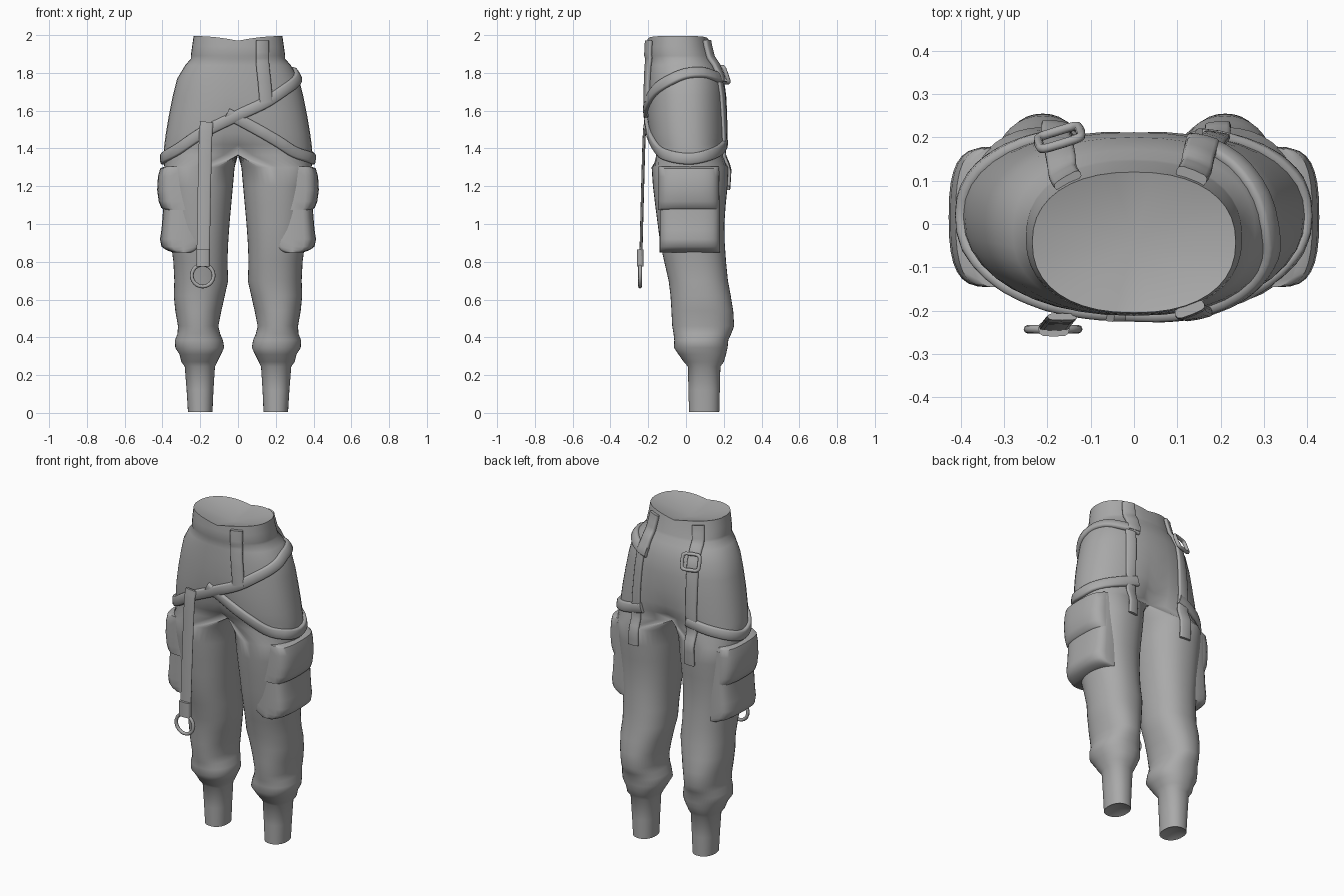
import bpy, bmesh, math
from mathutils import Vector
from mathutils.bvhtree import BVHTree

if "Cube" in bpy.data.objects:
    bpy.data.objects.remove(bpy.data.objects["Cube"])

fabric = bpy.data.materials.new("grey fabric")
fabric.diffuse_color = (0.4, 0.4, 0.4, 1)
fabric.use_nodes = True
fabric.node_tree.nodes["Principled BSDF"].inputs["Base Color"].default_value = fabric.diffuse_color
N = 40


def finish(name, bm, angle=40):
    bmesh.ops.recalc_face_normals(bm, faces=bm.faces)
    me = bpy.data.meshes.new(name)
    bm.to_mesh(me)
    bm.free()
    me.materials.append(fabric)
    ob = bpy.data.objects.new(name, me)
    bpy.context.collection.objects.link(ob)
    bpy.ops.object.select_all(action='DESELECT')
    ob.select_set(True)
    bpy.context.view_layer.objects.active = ob
    bpy.ops.object.shade_smooth_by_angle(angle=math.radians(angle))
    return ob


def power(v, e):
    return math.copysign(abs(v) ** e, v)


def skin(bm, rings):
    for a, b in zip(rings, rings[1:]):
        n = len(a)
        for i in range(n):
            bm.faces.new((a[i], a[(i + 1) % n], b[(i + 1) % n], b[i]))


def cap(bm, ring, dz):
    c = sum((v.co for v in ring), Vector()) / len(ring)
    mid = bm.verts.new(c + Vector((0, 0, dz)))
    for i in range(len(ring)):
        bm.faces.new((ring[i], ring[(i + 1) % len(ring)], mid))


def spline(pts, steps=8):
    pts = [Vector(p) for p in pts]
    q = [2 * pts[0] - pts[1]] + pts + [2 * pts[-1] - pts[-2]]
    out = []
    for a, b, c, d in zip(q, q[1:], q[2:], q[3:]):
        for k in range(steps):
            t = k / steps
            out.append(.5 * (2 * b + (c - a) * t + (2 * a - 5 * b + 4 * c - d) * t * t
                             + (3 * b - a - 3 * c + d) * t ** 3))
    return out + [pts[-1]]


# Trousers: one half lofted, then mirrored and welded
# hips: z, half width, front y, back y, pinch at the centre seam
HIPS = [(1.995, .235, -.205, .12, 0), (1.94, .243, -.208, .13, 0), (1.89, .25, -.21, .145, 0),
        (1.875, .25, -.205, .15, 0), (1.84, .28, -.207, .172, 0), (1.77, .322, -.21, .2, 0),
        (1.68, .345, -.212, .212, 0), (1.58, .365, -.212, .218, .03), (1.48, .382, -.207, .222, .1),
        (1.42, .39, -.2, .223, .2), (1.365, .395, -.188, .224, .42)]
# legs: z, inner x, outer x, front y, back y
LEGS = [(1.3, .018, .39, -.182, .224), (1.2, .027, .385, -.175, .22), (1.1, .036, .378, -.163, .21),
        (1.0, .045, .37, -.15, .203), (.9, .052, .355, -.137, .205), (.8, .056, .342, -.115, .212),
        (.7, .052, .337, -.092, .222), (.62, .07, .34, -.082, .237), (.54, .088, .332, -.077, .25),
        (.46, .104, .318, -.073, .255), (.42, .095, .32, -.066, .24), (.385, .08, .334, -.062, .224),
        (.345, .073, .332, -.064, .22), (.31, .09, .31, -.04, .212), (.27, .11, .3, -.012, .2),
        (.245, .122, .282, .01, .182), (.12, .13, .272, .013, .179), (.005, .135, .265, .016, .176)]
bm = bmesh.new()
rings = []
angles = [-math.pi / 2 + 2 * math.pi * i / N for i in range(N)]
for z, w, y0, y1, pinch in HIPS:
    ring = []
    for a in angles:
        c = max(0, math.cos(a))
        c = 0 if c < 1e-6 else c ** .88
        y = power(math.sin(a), .88) * (1 - pinch * (1 - c) ** 3)
        dip = .025 * (1 - c) ** 2 if z > 1.98 else 0
        ring.append(bm.verts.new((w * c, (y0 + y1) / 2 + (y1 - y0) / 2 * y, z - dip)))
    rings.append(ring)
for z, x0, x1, y0, y1 in LEGS:
    rings.append([bm.verts.new(((x0 + x1) / 2 + (x1 - x0) / 2 * power(math.cos(a), .9),
                                (y0 + y1) / 2 + (y1 - y0) / 2 * power(math.sin(a), .9), z))
                  for a in angles])
skin(bm, rings)
cap(bm, rings[-1], .03)
inner = [f for f in bm.faces if all(v.co.x < 1e-5 for v in f.verts)]
bmesh.ops.delete(bm, geom=inner, context='FACES')
copy = bmesh.ops.duplicate(bm, geom=bm.verts[:] + bm.edges[:] + bm.faces[:])["geom"]
for v in copy:
    if isinstance(v, bmesh.types.BMVert):
        v.co.x = -v.co.x
bmesh.ops.remove_doubles(bm, verts=bm.verts, dist=.0005)
bmesh.ops.recalc_face_normals(bm, faces=bm.faces)
tree = BVHTree.FromBMesh(bm)
# dished lining inside the waist
rim = sorted((v for v in bm.verts if v.is_boundary and v.co.z > 1.9),
             key=lambda v: math.atan2(v.co.y + .04, v.co.x))
cap(bm, rim, -.06)
finish("trousers", bm, 50)


# Straps: rounded flat section swept along a path
def ribbon(name, pts, normals, w, t):
    bm = bmesh.new()
    rs = []
    for i, p in enumerate(pts):
        tan = (pts[min(i + 1, len(pts) - 1)] - pts[max(i - 1, 0)]).normalized()
        side = tan.cross(normals[i]).normalized()
        up = side.cross(tan)
        rs.append([bm.verts.new(p + side * w / 2 * power(math.cos(a), .5) + up * t / 2 * power(math.sin(a), .7))
                   for a in (math.tau * k / 12 for k in range(12))])
    skin(bm, rs)
    bm.faces.new(rs[0])
    bm.faces.new(rs[-1])
    return finish(name, bm, 50)


def wrap(name, ctrl, w, t, axis=None, lift=.004):
    """Lay a strap on the trousers, cast along axis or towards the centre line."""
    pts, nor = [], []
    for p in spline(ctrl):
        d = Vector(axis) if axis else Vector((-p.x, -p.y, 0)).normalized()
        hit, n, _, _ = tree.ray_cast(p - d * 2, d)
        if hit:
            pts.append(hit)
            nor.append(n if n.dot(d) < 0 else -n)
    for _ in range(3):
        k = range(len(pts))
        nor = [(nor[max(i - 1, 0)] + nor[i] + nor[min(i + 1, len(pts) - 1)]).normalized() for i in k]
    return ribbon(name, [p + n * lift for p, n in zip(pts, nor)], nor, w, t)


wrap("diagonal_belt", [(-.17, .23, 1.43), (-.3, .17, 1.39), (-.4, .02, 1.345), (-.34, -.12, 1.39),
                       (-.2, -.19, 1.48), (0, -.21, 1.575), (.15, -.2, 1.645), (.25, -.15, 1.715),
                       (.32, -.03, 1.785), (.29, .08, 1.8), (.22, .16, 1.78), (.13, .2, 1.765)], .06, .032)
wrap("thigh_belt", [(-.06, -.21, 1.585), (.05, -.21, 1.53), (.2, -.19, 1.45), (.33, -.13, 1.375),
                    (.4, .02, 1.345), (.32, .16, 1.38), (.17, .23, 1.43)], .06, .03)
wrap("front_strap", [(.125, 0, 1.97), (.128, 0, 1.85), (.138, 0, 1.75), (.147, 0, 1.645)], .072, .026, (0, 1, 0), .01)
wrap("back_strap_left", [(-.15, 0, 1.97), (-.165, 0, 1.85), (-.175, 0, 1.7), (-.18, 0, 1.4), (-.18, 0, 1.18)],
     .07, .022, (0, -1, 0), .006)
wrap("back_strap_right", [(.13, 0, 1.97), (.145, 0, 1.85), (.16, 0, 1.75)], .075, .03, (0, -1, 0), .008)
wrap("back_tail_right", [(.175, 0, 1.76), (.19, 0, 1.5), (.195, 0, 1.2)], .06, .02, (0, -1, 0), .005)

# Hanging strap with its loop and ring
path = spline([(-.165, -.214, 1.54), (-.172, -.222, 1.45), (-.18, -.232, 1.1), (-.185, -.24, .78)], 4)
ribbon("hanging_strap", path, [Vector((0, -1, 0))] * len(path), .07, .016)
ribbon("strap_end_fold", [Vector((-.185, -.242, z)) for z in (.865, .85, .81, .775)],
       [Vector((0, -1, 0))] * 4, .072, .036)


def torus(name, centre, points, r):
    """Closed round bar through points in the xz plane around centre."""
    bm = bmesh.new()
    rs = []
    for p in points:
        p = Vector(p)
        out = p.normalized()
        rs.append([bm.verts.new(centre + p + out * r * math.cos(b) + Vector((0, r * math.sin(b), 0)))
                   for b in (math.tau * j / 8 for j in range(8))])
    skin(bm, rs + rs[:1])
    return finish(name, bm, 60)


torus("ring", Vector((-.187, -.243, .727)),
      [(.058 * math.cos(math.tau * i / 24), 0, .058 * math.sin(math.tau * i / 24)) for i in range(24)], .01)
buckle = torus("buckle", Vector((0, 0, 0)),
               [(.05 * power(math.cos(math.tau * i / 24), .4), 0, .045 * power(math.sin(math.tau * i / 24), .4))
                for i in range(24)], .011)
buckle.location = (-.172, .2, 1.79)
buckle.rotation_euler = (.35, 0, .3)

# Cargo pockets: body and flap on each thigh; rows are z and outer x
BODY = [(1.28, .395), (1.1, .395), (1.03, .4), (.97, .405), (.92, .413), (.88, .405), (.862, .38), (.85, .345)]
FLAP = [(1.305, .385), (1.295, .412), (1.25, .424), (1.18, .428), (1.12, .42), (1.085, .406), (1.075, .39)]
for side, word in ((1, "right"), (-1, "left")):
    for name, rows, y0, y1 in (("pocket_body", BODY, -.14, .18), ("pocket_flap", FLAP, -.147, .178)):
        bm = bmesh.new()
        rs = []
        for z, x in rows:
            rs.append([bm.verts.new((side * (.29 + (x - .29) * power(math.cos(a), .42)),
                                     (y0 + y1) / 2 + (y1 - y0) / 2 * power(math.sin(a), .75), z))
                       for a in (math.tau * k / 32 for k in range(32))])
        skin(bm, rs)
        bm.faces.new(rs[0])
        bm.faces.new(rs[-1])
        finish(name + "_" + word, bm, 50)
